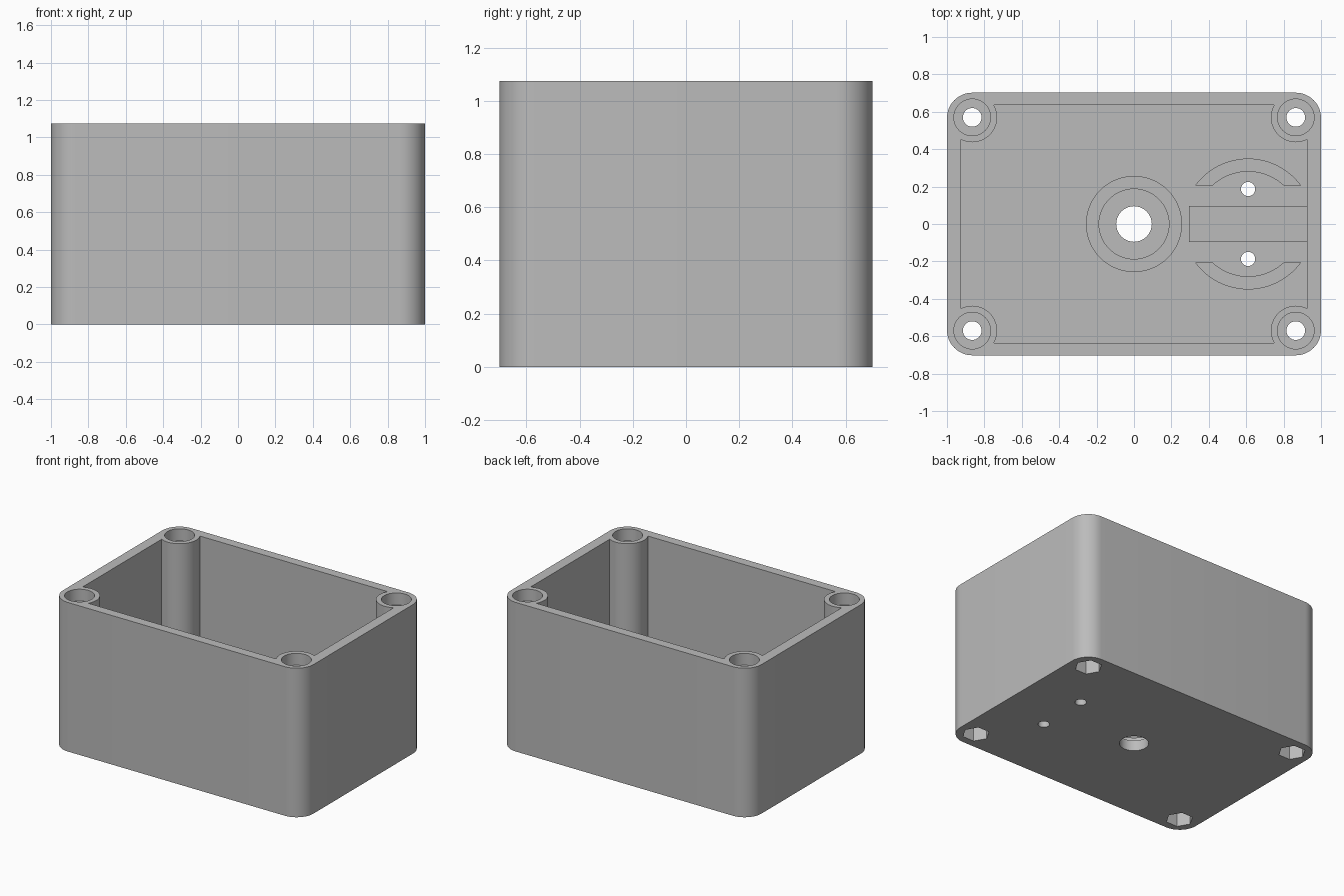
import bpy, bmesh
from math import pi, sin, cos, asin, radians

if "Cube" in bpy.data.objects:
    bpy.data.objects.remove(bpy.data.objects["Cube"])

grey = bpy.data.materials.new("light grey plastic")
grey.use_nodes = True
colour = (0.5, 0.5, 0.5, 1)
grey.diffuse_color = colour
grey.node_tree.nodes["Principled BSDF"].inputs["Base Color"].default_value = colour

HEIGHT, FLOOR = 1.075, 0.075
POST_X, POST_Y, POST_R = 0.865, 0.57, 0.133
CORNERS = [(sx * POST_X, sy * POST_Y) for sx in (-1, 1) for sy in (-1, 1)]


def arc(cx, cy, r, start, end, steps):
    return [(cx + r * cos(start + (end - start) * i / steps),
             cy + r * sin(start + (end - start) * i / steps)) for i in range(steps + 1)]


def circle(cx, cy, r, sides=48):
    return arc(cx, cy, r, 0, 2 * pi, sides)[:-1]


def rectangle(x0, x1, y0, y1):
    return [(x0, y0), (x1, y0), (x1, y1), (x0, y1)]


def prism(name, outline, z0, z1):
    """Extrude a flat outline from z0 to z1."""
    bm = bmesh.new()
    face = bm.faces.new([bm.verts.new((x, y, z0)) for x, y in outline])
    top = bmesh.ops.extrude_face_region(bm, geom=[face])["geom"]
    bmesh.ops.translate(bm, vec=(0, 0, z1 - z0),
                        verts=[g for g in top if isinstance(g, bmesh.types.BMVert)])
    bmesh.ops.recalc_face_normals(bm, faces=bm.faces)
    mesh = bpy.data.meshes.new(name)
    bm.to_mesh(mesh)
    bm.free()
    mesh.materials.append(grey)
    obj = bpy.data.objects.new(name, mesh)
    bpy.context.collection.objects.link(obj)
    return obj


def cut(target, cutter):
    """Subtract the cutter from the target and discard it."""
    mod = target.modifiers.new("cut", "BOOLEAN")
    mod.operation, mod.solver, mod.object = "DIFFERENCE", "EXACT", cutter
    bpy.context.view_layer.objects.active = target
    bpy.ops.object.modifier_apply(modifier=mod.name)
    bpy.data.objects.remove(cutter)


def finish(obj):
    bpy.ops.object.select_all(action="DESELECT")
    obj.select_set(True)
    bpy.context.view_layer.objects.active = obj
    bpy.ops.object.shade_smooth_by_angle(angle=radians(30))


# Outer shell with rounded vertical corners
outline = []
for i, (sx, sy) in enumerate([(1, 1), (-1, 1), (-1, -1), (1, -1)]):
    outline += arc(sx * 0.865, sy * 0.567, 0.135, i * pi / 2, (i + 1) * pi / 2, 12)
box = prism("enclosure_body", outline, 0, HEIGHT)

# Cavity that leaves a round screw post in each corner
cavity = prism("cavity", rectangle(-0.925, 0.925, -0.635, 0.635), FLOOR, HEIGHT + 0.1)
for x, y in CORNERS:
    cut(cavity, prism("post_clearance", circle(x, y, POST_R), 0, HEIGHT + 0.2))
cut(box, cavity)

# Screw holes, upper counterbores and hexagonal nut pockets
for x, y in CORNERS:
    cut(box, prism("screw_hole", circle(x, y, 0.05, 32), -0.1, HEIGHT + 0.1))
    cut(box, prism("counterbore", circle(x, y, 0.098), HEIGHT - 0.085, HEIGHT + 0.1))
    cut(box, prism("nut_pocket", circle(x, y, 0.09, 6), -0.1, 0.1))

# Holes through the floor
cut(box, prism("centre_hole", circle(0, 0, 0.095), -0.1, 0.2))
for side in (-1, 1):
    cut(box, prism("small_hole", circle(0.61, side * 0.187, 0.038, 32), -0.1, 0.2))
finish(box)

# Raised collar around the centre hole
RAISED = FLOOR + 0.075
collar = prism("centre_collar", circle(0, 0, 0.257, 64), FLOOR - 0.01, RAISED)
cut(collar, prism("collar_bore", circle(0, 0, 0.187, 64), 0, 0.5))
finish(collar)

# Raised bar that runs to the side wall
prism("support_bar", rectangle(0.295, 0.93, -0.095, 0.095), FLOOR - 0.01, RAISED)

# Pair of curved ribs either side of the bar
a_out, a_in = asin(0.207 / 0.35), asin(0.207 / 0.28)
rib = (arc(0.61, 0, 0.35, a_out, pi - a_out, 24)
       + arc(0.61, 0, 0.28, pi - a_in, a_in, 20))
for name, side in (("back_curved_rib", 1), ("front_curved_rib", -1)):
    finish(prism(name, [(x, side * y) for x, y in rib], FLOOR - 0.01, RAISED))
